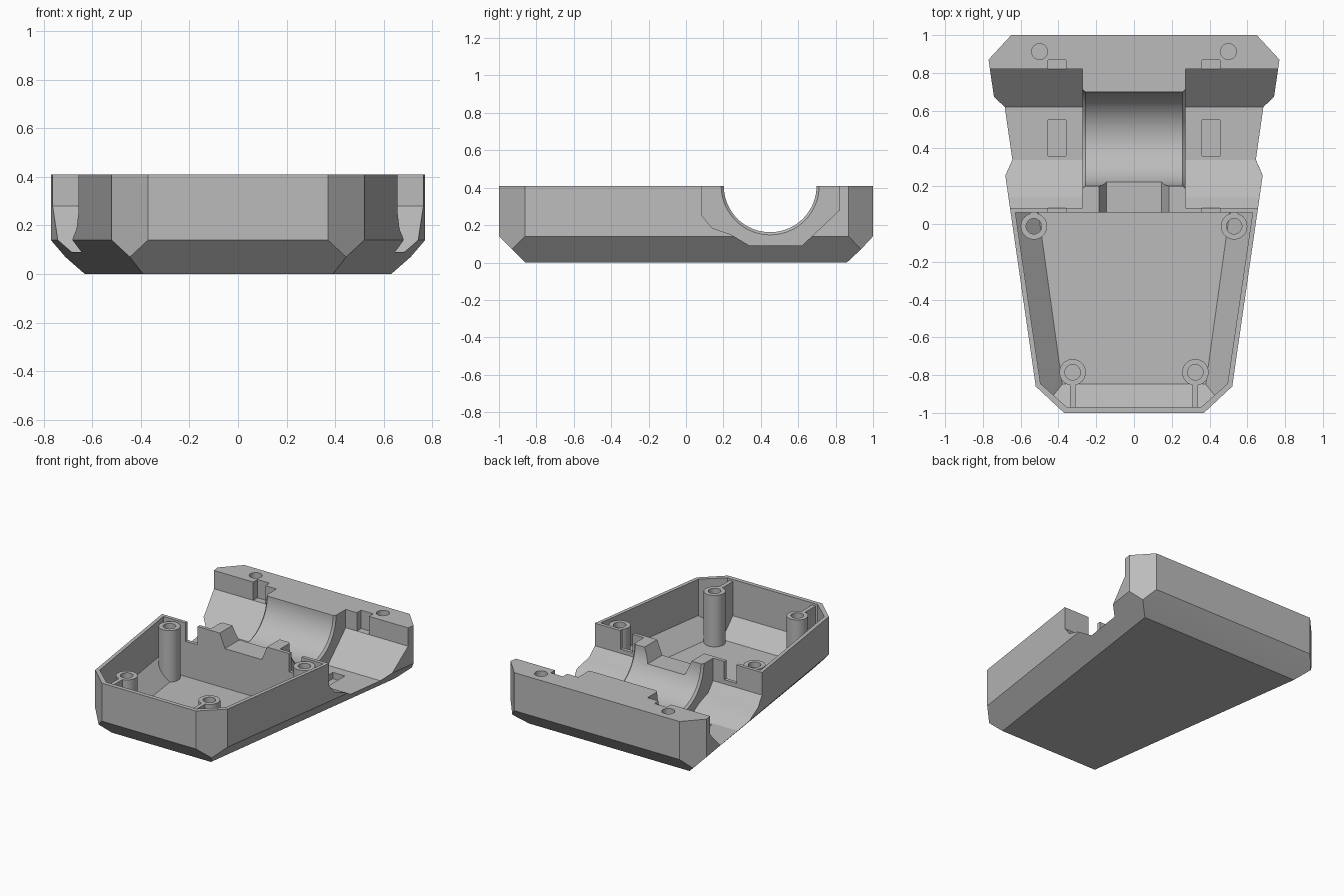
import bpy, bmesh, math
from mathutils import Matrix

if "Cube" in bpy.data.objects:
    bpy.data.objects.remove(bpy.data.objects["Cube"])

TOP = 0.41
grey = bpy.data.materials.new("mid grey")
grey.diffuse_color = (0.5, 0.5, 0.5, 1)
grey.use_nodes = True
grey.node_tree.nodes["Principled BSDF"].inputs["Base Color"].default_value = grey.diffuse_color


def finish(name, bm):
    bmesh.ops.recalc_face_normals(bm, faces=bm.faces)
    me = bpy.data.meshes.new(name)
    bm.to_mesh(me)
    bm.free()
    me.materials.append(grey)
    ob = bpy.data.objects.new(name, me)
    bpy.context.collection.objects.link(ob)
    return ob


def hull(name, half):
    """Convex solid from points mirrored in x."""
    bm = bmesh.new()
    for x, y, z in half:
        bm.verts.new((x, y, z))
        bm.verts.new((-x, y, z))
    bmesh.ops.convex_hull(bm, input=bm.verts[:])
    bmesh.ops.dissolve_limit(bm, angle_limit=math.radians(3),
                             verts=bm.verts[:], edges=bm.edges[:])
    return finish(name, bm)


def prism(name, pts, a, b, axis):
    """Extrude a profile: (y, z) along x, or (x, z) along y."""
    bm = bmesh.new()
    place = (lambda p, t: (t, *p)) if axis == "x" else (lambda p, t: (p[0], t, p[1]))
    face = bm.faces.new([bm.verts.new(place(p, a)) for p in pts])
    new = bmesh.ops.extrude_face_region(bm, geom=[face])["geom"]
    vec = (b - a, 0, 0) if axis == "x" else (0, b - a, 0)
    bmesh.ops.translate(bm, vec=vec, verts=[v for v in new if isinstance(v, bmesh.types.BMVert)])
    return finish(name, bm)


def box(name, x0, x1, y0, y1, z0, z1):
    return prism(name, [(y0, z0), (y1, z0), (y1, z1), (y0, z1)], x0, x1, "x")


def lathe(name, profile, at, steps, along_x=False):
    """Turn a closed (radius, height) profile about z, or about x."""
    bm = bmesh.new()
    rings = []
    for i in range(steps):
        a = 2 * math.pi * i / steps
        rings.append([bm.verts.new((r * math.cos(a), r * math.sin(a), z)) for r, z in profile])
    n = len(profile)
    for i in range(steps):
        p, q = rings[i], rings[(i + 1) % steps]
        for j in range(n):
            k = (j + 1) % n
            if profile[j][0] or profile[k][0]:
                bm.faces.new((p[j], q[j], q[k], p[k]))
    bmesh.ops.remove_doubles(bm, verts=bm.verts[:], dist=1e-5)
    if along_x:
        bm.transform(Matrix.Rotation(math.pi / 2, 4, "Y"))
    bm.transform(Matrix.Translation(at))
    return finish(name, bm)


def cut(target, cutter):
    mod = target.modifiers.new("cut", "BOOLEAN")
    mod.operation, mod.solver, mod.object = "DIFFERENCE", "EXACT", cutter
    bpy.context.view_layer.objects.active = target
    bpy.ops.object.modifier_apply(modifier=mod.name)
    bpy.data.objects.remove(cutter)


# Tapered outer block with bevelled bottom and corners
rim = [(0.37, -1), (0.52, -0.86), (0.77, 0.87), (0.65, 1)]
housing = hull("housing", [(x, y, z) for x, y in rim for z in (0.14, TOP)] + [
    (0.39, -0.86, 0), (0.63, 0.86, 0), (0.445, -0.93, 0.07), (0.71, 0.935, 0.07)])

# Hollow front compartment, leaving screw posts and their ribs standing
inner = [(0.355, -0.97), (0.495, -0.845), (0.628, 0.06)]
cavity = hull("cavity", [(x, y, z) for x, y in inner for z in (0.152, 0.6)] + [
    (0.38, -0.848, 0.03), (0.506, 0.06, 0.03), (0.428, -0.908, 0.091)])
post_top = 0.395
tube = [(0.07, -0.1), (0.07, post_top), (0.041, post_top), (0.041, -0.1)]
for s in (-1, 1):
    for x, y in ((0.53, -0.012), (0.325, -0.785)):
        cut(cavity, lathe("post", tube, (s * x, y, 0), 32))
    cut(cavity, box("front_rib", s * 0.325 - 0.014, s * 0.325 + 0.014, -1.1, -0.84, -0.1, post_top))
    cut(cavity, box("rear_rib", s * 0.53 - 0.02, s * 0.53 + 0.02, 0.04, 0.1, -0.1, post_top))
cut(housing, cavity)

# Side channels, slots and screw holes on both sides
channel = [(0.085, 0.6), (0.085, 0.25), (0.14, 0.185), (0.24, 0.15),
           (0.34, 0.09), (0.62, 0.09), (0.82, 0.28), (0.82, 0.6)]
for s in (-1, 1):
    cut(housing, prism("channel", channel, s * 0.272, s * 1.2, "x"))
    a, b = s * 0.36, s * 0.455
    cut(housing, box("front_notch", a, b, 0.03, 0.12, 0.28, 0.6))
    cut(housing, box("back_notch", a, b, 0.78, 0.868, 0.28, 0.6))
    cut(housing, box("floor_slot", a, b, 0.36, 0.55, 0.045, 0.2))
    cut(housing, lathe("screw_hole", [(0, 0.15), (0.042, 0.15), (0.042, 0.6), (0, 0.6)],
                       (s * 0.5, 0.913, 0), 32))

# Round cradle with flared ends
cradle = [(0, -0.3), (0.262, -0.3), (0.262, -0.272), (0.248, -0.258),
          (0.248, 0.258), (0.262, 0.272), (0.262, 0.3), (0, 0.3)]
cut(housing, lathe("cradle", cradle, (0, 0.45, TOP), 72, True))

# Sloped passage between compartment and cradle
cut(housing, prism("passage", [(-0.145, 0.31), (0.145, 0.31), (0.185, TOP), (0.185, 0.6),
                               (-0.185, 0.6), (-0.185, TOP)], 0.02, 0.35, "y"))

bpy.ops.object.select_all(action="DESELECT")
housing.select_set(True)
bpy.context.view_layer.objects.active = housing
bpy.ops.object.shade_smooth_by_angle(angle=math.radians(20))
